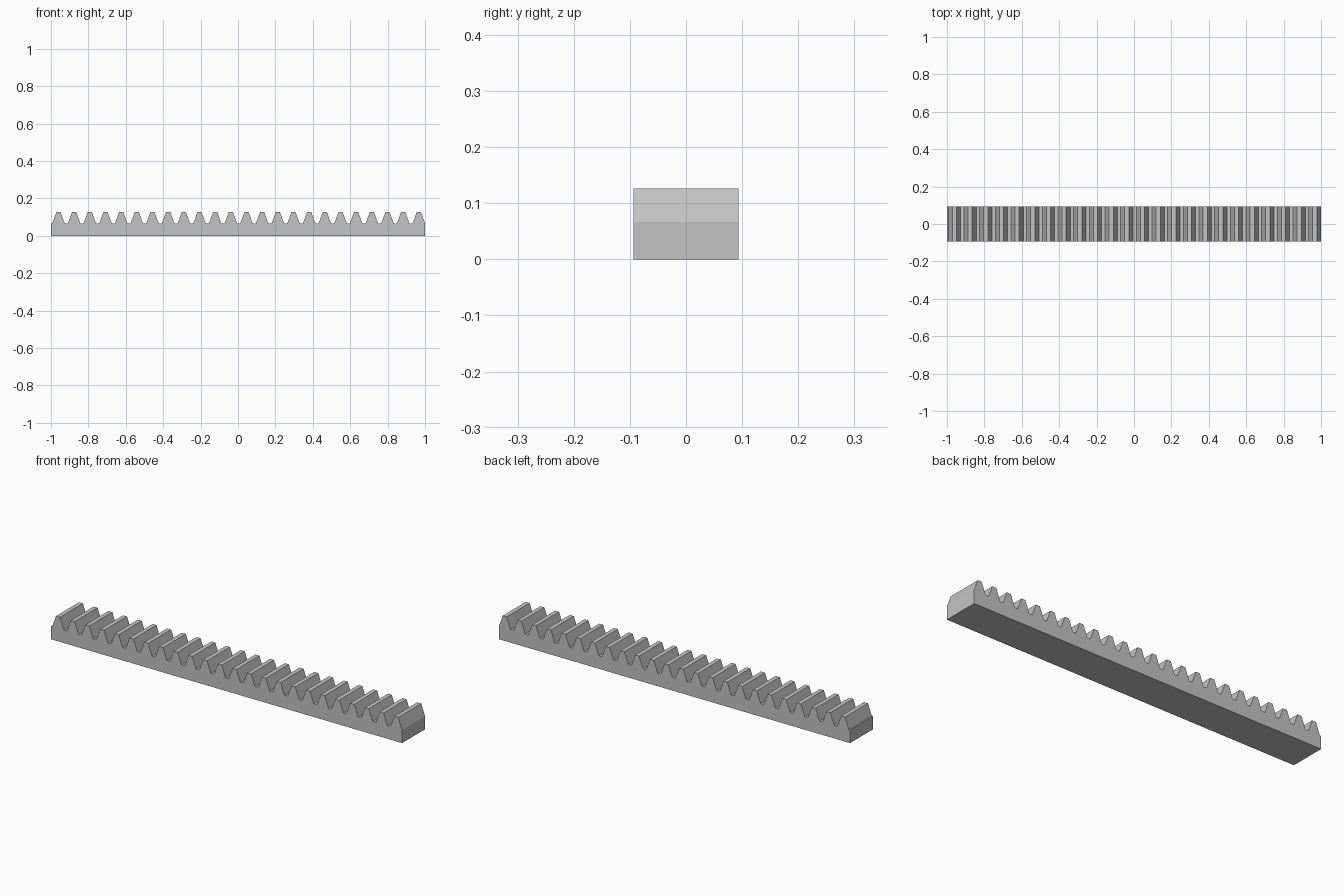
import bpy
import bmesh
import math

cube = bpy.data.objects.get("Cube")
if cube:
    bpy.data.objects.remove(cube, do_unlink=True)

# Rack proportions, all driven by the gear module
module = 2 / 75
pitch = math.pi * module
teeth = 24
width = 7 * module
root_z = 2.5 * module
tip_z = root_z + 2.25 * module
slope = math.tan(math.radians(20))
half_tip = pitch / 4 - module * slope
half_root = pitch / 4 + 1.25 * module * slope

# Plain steel grey
steel = bpy.data.materials.new("steel_grey")
steel.use_nodes = True
grey = (0.55, 0.55, 0.55, 1)
steel.diffuse_color = grey
steel.node_tree.nodes["Principled BSDF"].inputs["Base Color"].default_value = grey

# Side profile: flat base, then a row of trapezoid teeth ending at the right end
profile = [(1, 0), (-1, 0), (-1, root_z)]
for i in range(teeth):
    centre = 1 - half_root - (teeth - 1 - i) * pitch
    profile += [(centre - half_root, root_z), (centre - half_tip, tip_z),
                (centre + half_tip, tip_z), (centre + half_root, root_z)]

# Extrude the profile across the width
bm = bmesh.new()
side = bm.faces.new([bm.verts.new((x, -width / 2, z)) for x, z in profile])
extruded = bmesh.ops.extrude_face_region(bm, geom=[side], use_keep_orig=True)
back = [v for v in extruded["geom"] if isinstance(v, bmesh.types.BMVert)]
bmesh.ops.translate(bm, verts=back, vec=(0, width, 0))
bmesh.ops.recalc_face_normals(bm, faces=bm.faces)

mesh = bpy.data.meshes.new("toothed_rack")
bm.to_mesh(mesh)
bm.free()
mesh.materials.append(steel)
rack = bpy.data.objects.new("toothed_rack", mesh)
bpy.context.collection.objects.link(rack)
